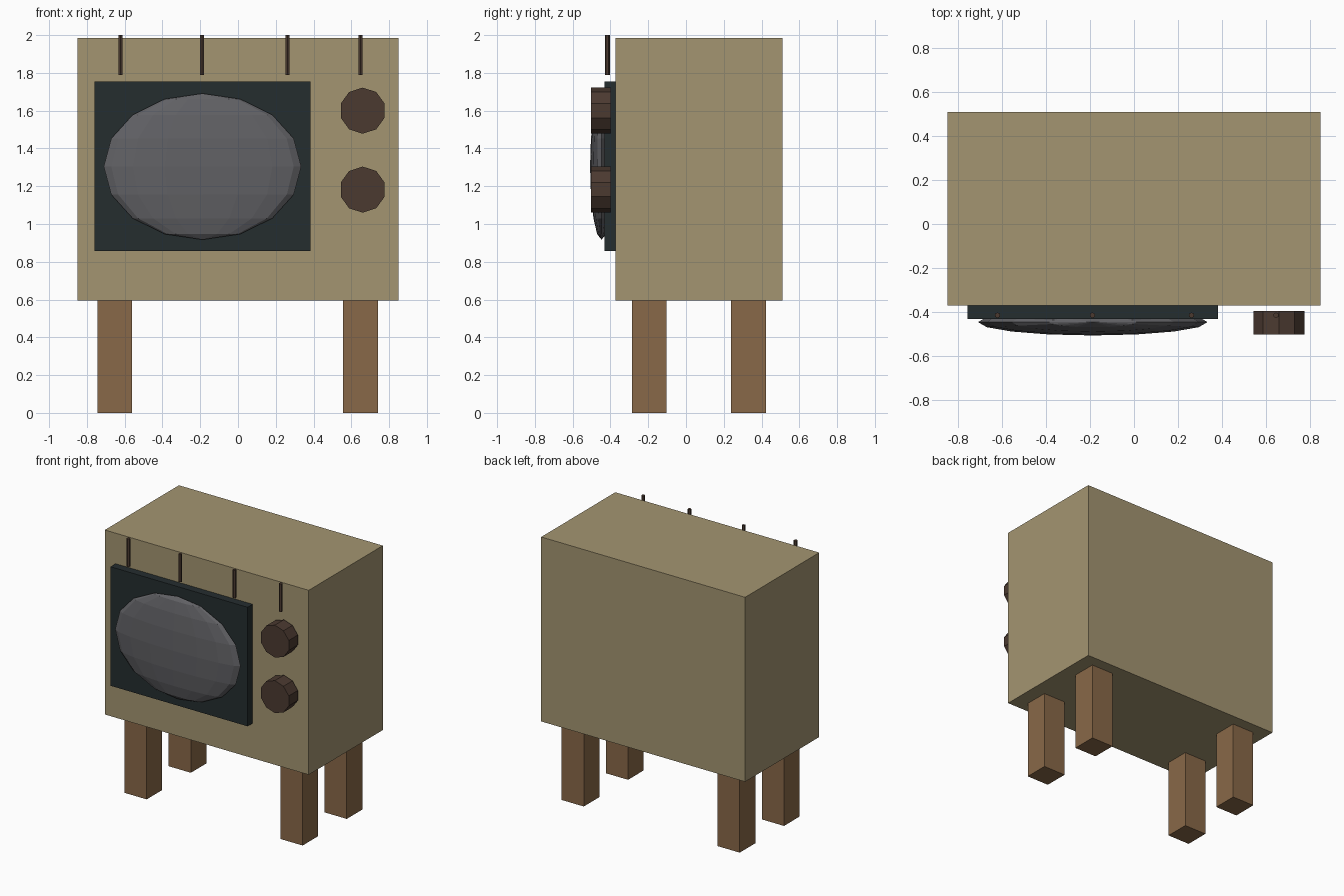
import bpy, bmesh
from math import pi
from mathutils import Matrix

if "Cube" in bpy.data.objects:
    bpy.data.objects.remove(bpy.data.objects["Cube"])


def material(name, rgb):
    m = bpy.data.materials.new(name)
    m.diffuse_color = (*rgb, 1)
    m.use_nodes = True
    m.node_tree.nodes["Principled BSDF"].inputs["Base Color"].default_value = m.diffuse_color
    return m


TAN = material("tan_case", (0.37, 0.30, 0.165))
WOOD = material("leg_wood", (0.25, 0.14, 0.065))
DARK = material("dark_frame", (0.018, 0.026, 0.028))
GLASS = material("grey_glass", (0.12, 0.12, 0.13))
BROWN = material("dark_brown", (0.07, 0.042, 0.03))


def add(name, bm, mat):
    bmesh.ops.recalc_face_normals(bm, faces=bm.faces)
    mesh = bpy.data.meshes.new(name)
    bm.to_mesh(mesh)
    bm.free()
    mesh.materials.append(mat)
    obj = bpy.data.objects.new(name, mesh)
    bpy.context.collection.objects.link(obj)
    return obj


def box(name, lo, hi, mat):
    size = [b - a for a, b in zip(lo, hi)]
    mid = [(a + b) / 2 for a, b in zip(lo, hi)]
    bm = bmesh.new()
    bmesh.ops.create_cube(bm, size=1, matrix=Matrix.Translation(mid) @ Matrix.Diagonal((*size, 1)))
    return add(name, bm, mat)


def prism(name, centre, radius, depth, sides, mat, rotation=Matrix()):
    bm = bmesh.new()
    bmesh.ops.create_cone(bm, cap_ends=True, segments=sides, radius1=radius, radius2=radius,
                          depth=depth, matrix=Matrix.Translation(centre) @ rotation)
    return add(name, bm, mat)


# Cabinet and screen surround
box("cabinet", (-0.85, -0.372, 0.595), (0.85, 0.51, 1.985), TAN)
box("screen_frame", (-0.76, -0.432, 0.858), (0.383, -0.36, 1.755), DARK)

# Bulging faceted screen
bm = bmesh.new()
bmesh.ops.create_uvsphere(bm, u_segments=16, v_segments=8, radius=1,
                          matrix=Matrix.Translation((-0.188, -0.447, 1.304))
                          @ Matrix.Diagonal((0.523, 0.061, 0.387, 1)))
add("screen", bm, GLASS)

# Two ten-sided knobs
for label, z in (("upper", 1.60), ("lower", 1.182)):
    prism(label + "_knob", (0.66, -0.45, z), 0.122, 0.108, 10, BROWN, Matrix.Rotation(pi / 2, 4, "X"))

# Thin pegs along the top edge of the front
for i, x in enumerate((-0.622, -0.19, 0.262, 0.648)):
    prism(f"front_peg_{i + 1}", (x, -0.416, 1.895), 0.013, 0.21, 6, BROWN)

# Four square legs
for row, y0, y1 in (("front", -0.287, -0.103), ("back", 0.238, 0.424)):
    for side, x0, x1 in (("left", -0.745, -0.56), ("right", 0.555, 0.74)):
        box(f"{row}_{side}_leg", (x0, y0, 0), (x1, y1, 0.6), WOOD)
